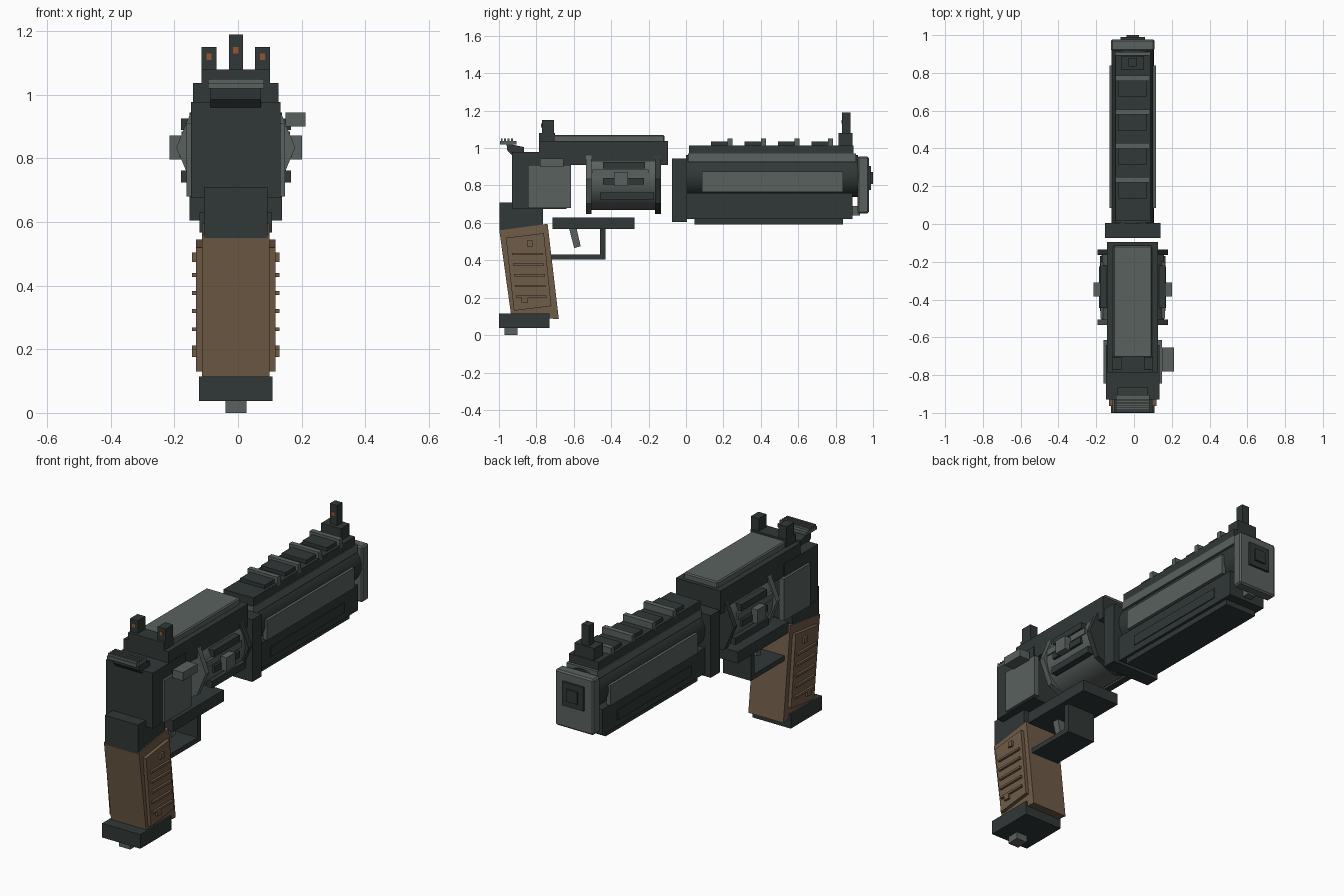
import bpy, bmesh, math
from mathutils import Matrix, Vector

cube = bpy.data.objects.get("Cube")
if cube:
    bpy.data.objects.remove(cube, do_unlink=True)

CX = -0.007          # centre plane of the body
AXIS = 0.835         # height of the chamber axis


def material(name, rgb):
    m = bpy.data.materials.new(name)
    m.use_nodes = True
    m.diffuse_color = (*rgb, 1)
    m.node_tree.nodes["Principled BSDF"].inputs["Base Color"].default_value = (*rgb, 1)
    return m


DARK = material("dark gunmetal", (0.03, 0.04, 0.038))
GREY = material("steel grey", (0.1, 0.12, 0.113))
BROWN = material("grip brown", (0.16, 0.106, 0.063))
COPPER = material("copper dot", (0.3, 0.09, 0.03))


def finish(name, bm, mat):
    bmesh.ops.recalc_face_normals(bm, faces=bm.faces)
    mesh = bpy.data.meshes.new(name)
    bm.to_mesh(mesh)
    bm.free()
    mesh.materials.append(mat)
    ob = bpy.data.objects.new(name, mesh)
    bpy.context.collection.objects.link(ob)
    return ob


def box(name, mat, half, y, z, x=CX, bevel=0):
    """Box of half width around x, spanning the y and z ranges."""
    bm = bmesh.new()
    bmesh.ops.create_cube(bm, size=1)
    size = Vector((2 * half, y[1] - y[0], z[1] - z[0]))
    mid = Vector((x, sum(y) / 2, sum(z) / 2))
    for v in bm.verts:
        v.co = v.co * size + mid
    if bevel:
        bmesh.ops.bevel(bm, geom=bm.edges[:], offset=bevel, segments=1, affect='EDGES')
    return finish(name, bm, mat)


def pair(name, mat, x, half, y, z):
    for side, s in (("left", 1), ("right", -1)):
        box(f"{side}_{name}", mat, half, y, z, CX + s * x)


def prism(name, mat, half, profile, x=CX):
    """Side profile of (y, z) points, extruded across x."""
    bm = bmesh.new()
    face = bm.faces.new([bm.verts.new((x - half, *p)) for p in profile])
    new = bmesh.ops.extrude_face_region(bm, geom=[face])["geom"]
    for v in new:
        if isinstance(v, bmesh.types.BMVert):
            v.co.x += 2 * half
    return finish(name, bm, mat)


def tube(name, mat, radius, y, z, sides, smooth=False):
    bm = bmesh.new()
    bmesh.ops.create_cone(bm, cap_ends=True, segments=sides, radius1=radius,
                          radius2=radius, depth=y[1] - y[0])
    bm.transform(Matrix.Translation((CX, sum(y) / 2, z)) @ Matrix.Rotation(math.pi / 2, 4, 'X'))
    ob = finish(name, bm, mat)
    if smooth:
        for o in bpy.context.selected_objects:
            o.select_set(False)
        bpy.context.view_layer.objects.active = ob
        ob.select_set(True)
        bpy.ops.object.shade_smooth_by_angle()
        ob.select_set(False)
    return ob


# Barrel
box("barrel_collar", DARK, 0.146, (-0.075, 0.005), (0.605, 0.945))
tube("barrel", DARK, 0.112, (0, 0.92), 0.85, 32, True)
box("barrel_strip", GREY, 0.094, (0.01, 0.91), (0.925, 0.97))
box("top_rail", DARK, 0.09, (0.015, 0.895), (0.97, 1.015))
pair("barrel_plate", GREY, 0.112, 0.012, (0.085, 0.84), (0.765, 0.875))
for i in range(4):
    y = 0.235 + i * 0.179
    box(f"rail_rib_{i}", GREY, 0.09, (y - 0.014, y + 0.014), (1.0, 1.05))
    box(f"rail_pad_{i}", DARK, 0.074, (y - 0.1, y - 0.014), (1.0, 1.035))

# Underbarrel weight
box("under_barrel", DARK, 0.111, (0, 0.89), (0.62, 0.76))
box("under_barrel_base", DARK, 0.095, (0.045, 0.84), (0.59, 0.62))
pair("under_barrel_panel", DARK, 0.111, 0.005, (0.13, 0.765), (0.655, 0.71))
box("under_barrel_pin", GREY, 0.025, (0.87, 0.93), (0.64, 0.69))

# Muzzle
box("muzzle_block", GREY, 0.116, (0.917, 0.978), (0.65, 0.955), bevel=0.008)
box("muzzle_frame", DARK, 0.064, (0.97, 0.99), (0.775, 0.905))
box("muzzle_bore", DARK, 0.033, (0.98, 1.0), (0.807, 0.873))

# Front sight
box("front_sight_base", DARK, 0.06, (0.815, 0.89), (1.01, 1.08))
box("front_sight_post", DARK, 0.022, (0.835, 0.88), (1.08, 1.19))
box("front_sight_dot", COPPER, 0.008, (0.831, 0.836), (1.13, 1.15))

# Frame
box("rear_frame", DARK, 0.141, (-0.93, -0.64), (0.675, 0.978))
box("upper_frame", DARK, 0.135, (-0.785, -0.095), (0.91, 1.038))
box("upper_frame_plate", GREY, 0.103, (-0.745, -0.115), (1.03, 1.07), bevel=0.006)
pair("frame_plate", GREY, 0.14, 0.015, (-0.845, -0.615), (0.68, 0.91))
box("release_latch", GREY, 0.032, (-0.78, -0.655), (0.9, 0.945), 0.181)
box("rear_sight_base", DARK, 0.108, (-0.785, -0.7), (1.03, 1.08))
pair("rear_sight", DARK, 0.084, 0.024, (-0.77, -0.705), (1.07, 1.15))
pair("rear_sight_dot", COPPER, 0.084, 0.008, (-0.774, -0.769), (1.11, 1.13))

# Rotating chamber with flanges and raised bars
tube("chamber", GREY, 0.165, (-0.53, -0.16), AXIS, 32, True)
tube("chamber_rear_flange", GREY, 0.187, (-0.535, -0.505), AXIS, 8)
tube("chamber_front_flange", DARK, 0.187, (-0.165, -0.135), AXIS, 8)
pair("chamber_upper_bar", DARK, 0.155, 0.018, (-0.445, -0.22), (0.89, 0.925))
pair("chamber_upper_rail", GREY, 0.155, 0.015, (-0.5, -0.2), (0.85, 0.885))
pair("chamber_middle_bar", DARK, 0.165, 0.012, (-0.445, -0.225), (0.805, 0.84))
pair("chamber_lower_bar", DARK, 0.155, 0.018, (-0.46, -0.17), (0.725, 0.762))
pair("chamber_stud", GREY, 0.19, 0.018, (-0.385, -0.31), (0.797, 0.872))

# Hammer
prism("hammer", DARK, 0.08, [(-0.96, 1.025), (-0.865, 1.005), (-0.87, 0.95), (-0.93, 0.96), (-0.955, 0.985)])
box("hammer_spur", GREY, 0.088, (-0.995, -0.905), (1.02, 1.038))
for i in range(4):
    y = -0.985 + i * 0.018
    box(f"hammer_serration_{i}", GREY, 0.088, (y - 0.005, y + 0.005), (1.035, 1.05))

# Backstrap and grip
prism("backstrap", DARK, 0.1, [(-0.998, 0.71), (-0.998, 0.55), (-0.765, 0.58), (-0.765, 0.71)])
prism("grip", BROWN, 0.106, [(-0.998, 0.56), (-0.74, 0.595), (-0.68, 0.085), (-0.935, 0.105)])
for side, s in (("left", 1), ("right", -1)):
    x = CX + s * 0.111
    prism(f"{side}_grip_panel", BROWN, 0.014,
          [(-0.963, 0.52), (-0.76, 0.545), (-0.72, 0.155), (-0.92, 0.13)], x)
pair("grip_stud", BROWN, 0.122, 0.015, (-0.85, -0.82), (0.475, 0.505))
pair("grip_lower_stud", BROWN, 0.122, 0.015, (-0.88, -0.845), (0.175, 0.205))
for i in range(5):
    z = 0.434 - i * 0.057
    y = -0.93 + i * 0.005
    pair(f"grip_rib_{i}", BROWN, 0.122, 0.015, (y, y + 0.165), (z - 0.006, z + 0.006))
box("grip_base", DARK, 0.116, (-1.0, -0.73), (0.038, 0.115))
box("grip_base_pin", GREY, 0.033, (-0.97, -0.9), (0, 0.04))

# Trigger and guard
box("guard_plate", DARK, 0.114, (-0.715, -0.275), (0.568, 0.63))
box("guard_post", DARK, 0.085, (-0.46, -0.43), (0.405, 0.57))
box("guard_bar", DARK, 0.085, (-0.75, -0.43), (0.405, 0.432))
prism("trigger", GREY, 0.025, [(-0.625, 0.57), (-0.585, 0.57), (-0.563, 0.475), (-0.598, 0.465)])
